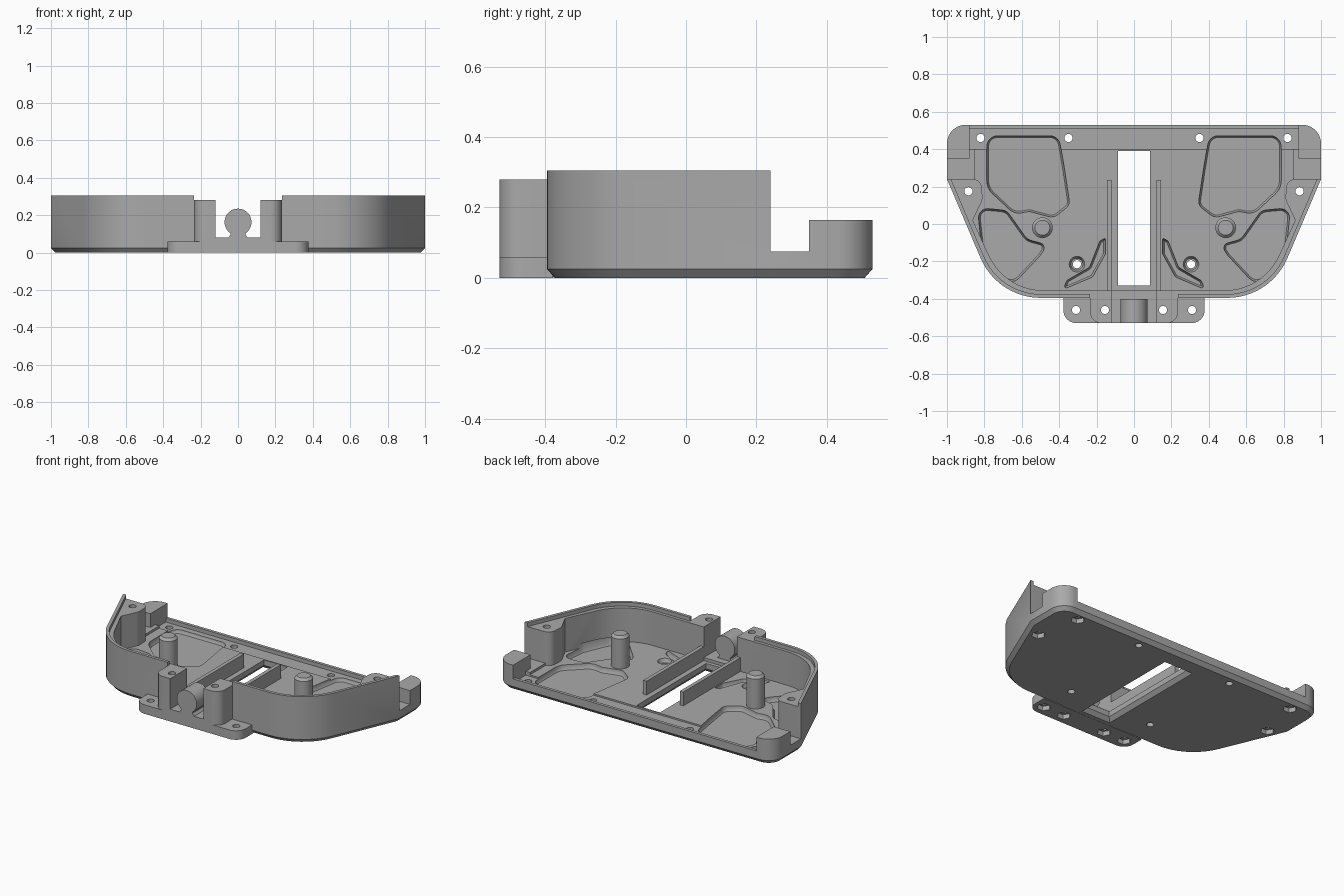
import bpy, bmesh, math
from mathutils import Vector

if "Cube" in bpy.data.objects:
    bpy.data.objects.remove(bpy.data.objects["Cube"])

grey = bpy.data.materials.new("plain grey")
grey.use_nodes = True
grey.diffuse_color = (0.4, 0.4, 0.4, 1)
grey.node_tree.nodes["Principled BSDF"].inputs["Base Color"].default_value = (0.4, 0.4, 0.4, 1)


def rounded(corners, seg=8):
    """Polygon from (x, y, radius) corners, each corner an arc."""
    out, n = [], len(corners)
    for i, c in enumerate(corners):
        p = Vector(c[:2])
        r = c[2] if len(c) > 2 else 0
        if not r:
            out.append(p)
            continue
        a = (Vector(corners[i - 1][:2]) - p).normalized()
        b = (Vector(corners[(i + 1) % n][:2]) - p).normalized()
        half = a.angle(b) / 2
        t = r / math.tan(half)
        mid = p + (a + b).normalized() * (r / math.sin(half))
        u, v = p + a * t - mid, p + b * t - mid
        turn = u.angle_signed(v)
        for k in range(seg + 1):
            w = u.copy()
            ang = -turn * k / seg
            out.append(mid + Vector((w.x * math.cos(ang) - w.y * math.sin(ang),
                                     w.x * math.sin(ang) + w.y * math.cos(ang))))
    return out


def mirrored(half):
    """Close a right-hand half outline with its mirror image."""
    return half + [(-c[0],) + tuple(c[1:]) for c in reversed(half)]


def inset(pts, d):
    out = []
    for i, p in enumerate(pts):
        e = (p - pts[i - 1]).normalized()
        f = (pts[(i + 1) % len(pts)] - p).normalized()
        n1, n2 = Vector((-e.y, e.x)), Vector((-f.y, f.x))
        out.append(p + (n1 + n2) * (d / (1 + n1.dot(n2))))
    return out


def prism(name, pts, levels, side=1):
    """Loft an outline through (height, inset) levels."""
    pts = [Vector((p[0] * side, p[1])) for p in pts]
    area = sum(pts[i - 1].cross(pts[i]) for i in range(len(pts)))
    if area < 0:
        pts.reverse()
    bm = bmesh.new()
    rings = [[bm.verts.new((p.x, p.y, z)) for p in inset(pts, d)] for z, d in levels]
    bm.faces.new(list(reversed(rings[0])))
    bm.faces.new(rings[-1])
    for lo, hi in zip(rings, rings[1:]):
        for i in range(len(lo)):
            bm.faces.new((lo[i - 1], lo[i], hi[i], hi[i - 1]))
    me = bpy.data.meshes.new(name)
    bm.to_mesh(me)
    bm.free()
    me.materials.append(grey)
    ob = bpy.data.objects.new(name, me)
    bpy.context.collection.objects.link(ob)
    return ob


def box(name, x0, x1, y0, y1, z0, z1):
    return prism(name, [(x0, y0), (x1, y0), (x1, y1), (x0, y1)], [(z0, 0), (z1, 0)])


def ngon(x, y, r, n=20):
    return [(x + r * math.cos(math.tau * k / n), y + r * math.sin(math.tau * k / n)) for k in range(n)]


def combine(target, other, op="DIFFERENCE"):
    m = target.modifiers.new("bool", "BOOLEAN")
    m.operation, m.object, m.solver = op, other, "EXACT"
    bpy.context.view_layer.objects.active = target
    bpy.ops.object.modifier_apply(modifier=m.name)
    bpy.data.objects.remove(other)


# Tray shell with chamfered underside
FLOOR, LEDGE, RIM = 0.06, 0.28, 0.305
outline = rounded(mirrored([(0.73, -0.395, 0.35), (1, 0.24), (1, 0.53, 0.1)]), 12)
tray = prism("tray", outline, [(0, 0.022), (0.025, 0), (RIM, 0)])

# Cavity, leaving the screw bosses at the side ends
cavity = rounded(mirrored([(0.69, -0.355, 0.32), (0.862, 0.02), (0.81, 0.13, 0.06), (0.815, 0.24, 0.05),
                           (0.85, 0.24), (0.85, 0.4), (0.88, 0.4), (0.88, 0.45)]), 10)
combine(tray, prism("c", cavity, [(FLOOR, 0), (1, 0)]))
combine(tray, box("c", -0.88, 0.88, 0.4, 0.51, 0.05, 1))
combine(tray, prism("c", inset(outline, 0.02), [(LEDGE, 0), (1, 0)]))

# Low back edge, side notches, corner blocks and front gap
combine(tray, box("c", -2, 2, 0.24, 0.35, 0.075, 1))
combine(tray, box("c", -2, 2, 0.3, 1, 0.165, 1))
combine(tray, box("c", -0.88, 0.88, 0.3, 1, 0.075, 1))
combine(tray, box("c", -0.235, 0.235, -0.6, -0.3, LEDGE, 1))
combine(tray, box("c", -0.12, 0.12, -0.6, -0.3, 0.08, 1))

# Front mounting plate, posts and cradle
plate = rounded(mirrored([(0.378, -0.53, 0.07), (0.378, -0.38)]))
combine(tray, prism("p", plate, [(0, 0), (0.059, 0)]), "UNION")
combine(tray, box("p", -0.13, 0.13, -0.53, -0.37, 0.001, 0.08), "UNION")
for s in (1, -1):
    post = rounded([(0.12, -0.53), (0.235, -0.53, 0.06), (0.235, -0.365), (0.12, -0.365)])
    combine(tray, prism("p", post, [(0.002, 0), (LEDGE, 0)], s), "UNION")

# Floor pockets with sloped walls
pockets = [
    [(0.40, 0.475, 0.06), (0.79, 0.475, 0.06), (0.79, 0.19, 0.1), (0.64, 0.05, 0.08),
     (0.56, 0.065, 0.03), (0.43, 0.03, 0.06), (0.34, 0.1, 0.05), (0.37, 0.3, 0.08)],
    [(0.84, 0.09, 0.05), (0.68, 0.075, 0.06), (0.57, -0.08, 0.06), (0.46, -0.11, 0.03),
     (0.50, -0.17, 0.03), (0.64, -0.32, 0.06), (0.74, -0.28, 0.06), (0.82, -0.1, 0.1)],
    [(0.15, -0.07, 0.008), (0.185, -0.09, 0.02), (0.24, -0.23, 0.03), (0.36, -0.3, 0.03),
     (0.385, -0.355, 0.012), (0.22, -0.285, 0.03), (0.15, -0.16, 0.01)],
]
for s in (1, -1):
    for p in pockets:
        combine(tray, prism("c", rounded(p, 5), [(0.028, 0.012), (0.04, 0.004), (0.09, 0)], s))

# Central slot, flared underneath
slot = [(-0.085, -0.33), (0.085, -0.33), (0.085, 0.39), (-0.085, 0.39)]
combine(tray, prism("c", slot, [(-0.01, -0.03), (0.025, 0), (1, 0)]))

# Screw holes, hexagonal nut recesses and countersinks
nut_holes = [(0.82, 0.46), (0.885, 0.175), (0.31, -0.46), (0.155, -0.46)]
plain_holes = [(0.35, 0.46), (0.305, -0.215)]
for s in (1, -1):
    for x, y in nut_holes + plain_holes:
        combine(tray, prism("c", ngon(x, y, 0.022), [(-0.1, 0), (1, 0)], s))
    for x, y in nut_holes:
        combine(tray, prism("c", ngon(x, y, 0.042, 6), [(-0.1, 0), (0.03, 0)], s))
    combine(tray, prism("c", ngon(0.305, -0.215, 0.042), [(0.035, 0.01), (FLOOR, 0), (0.1, 0)], s))

parts = [tray]

# Tall pegs and slot ribs
for s, side in ((1, "left"), (-1, "right")):
    parts.append(prism(side + "_peg", ngon(0.49, -0.02, 0.055, 28), [(0.03, 0), (0.255, 0), (0.27, 0.015)], s))
    rib = [(0.12, -0.36), (0.145, -0.36), (0.145, 0.235), (0.12, 0.235)]
    parts.append(prism(side + "_rib", rib, [(0.05, 0), (0.15, 0)], s))

# Round cradle on its neck, running front to back
neck, r, zc = 0.04, 0.072, 0.163
start = math.asin(neck / r)
arc = [(r * math.sin(a), zc - r * math.cos(a))
       for a in [start + (math.tau - 2 * start) * k / 36 for k in range(37)]]
profile = [(-neck, 0.095), (-neck - 0.015, 0.078), (neck + 0.015, 0.078), (neck, 0.095)] + arc
cradle = prism("round_cradle", profile, [(0.40, 0), (0.53, 0)])
for v in cradle.data.vertices:
    v.co = (v.co.x, -v.co.z, v.co.y)
parts.append(cradle)

# Clean normals and smooth the curved walls
for ob in parts:
    bm = bmesh.new()
    bm.from_mesh(ob.data)
    bmesh.ops.remove_doubles(bm, verts=bm.verts, dist=0.0001)
    bmesh.ops.recalc_face_normals(bm, faces=bm.faces)
    bm.to_mesh(ob.data)
    bm.free()
    bpy.ops.object.select_all(action="DESELECT")
    ob.select_set(True)
    bpy.context.view_layer.objects.active = ob
    bpy.ops.object.shade_smooth_by_angle(angle=math.radians(30))
